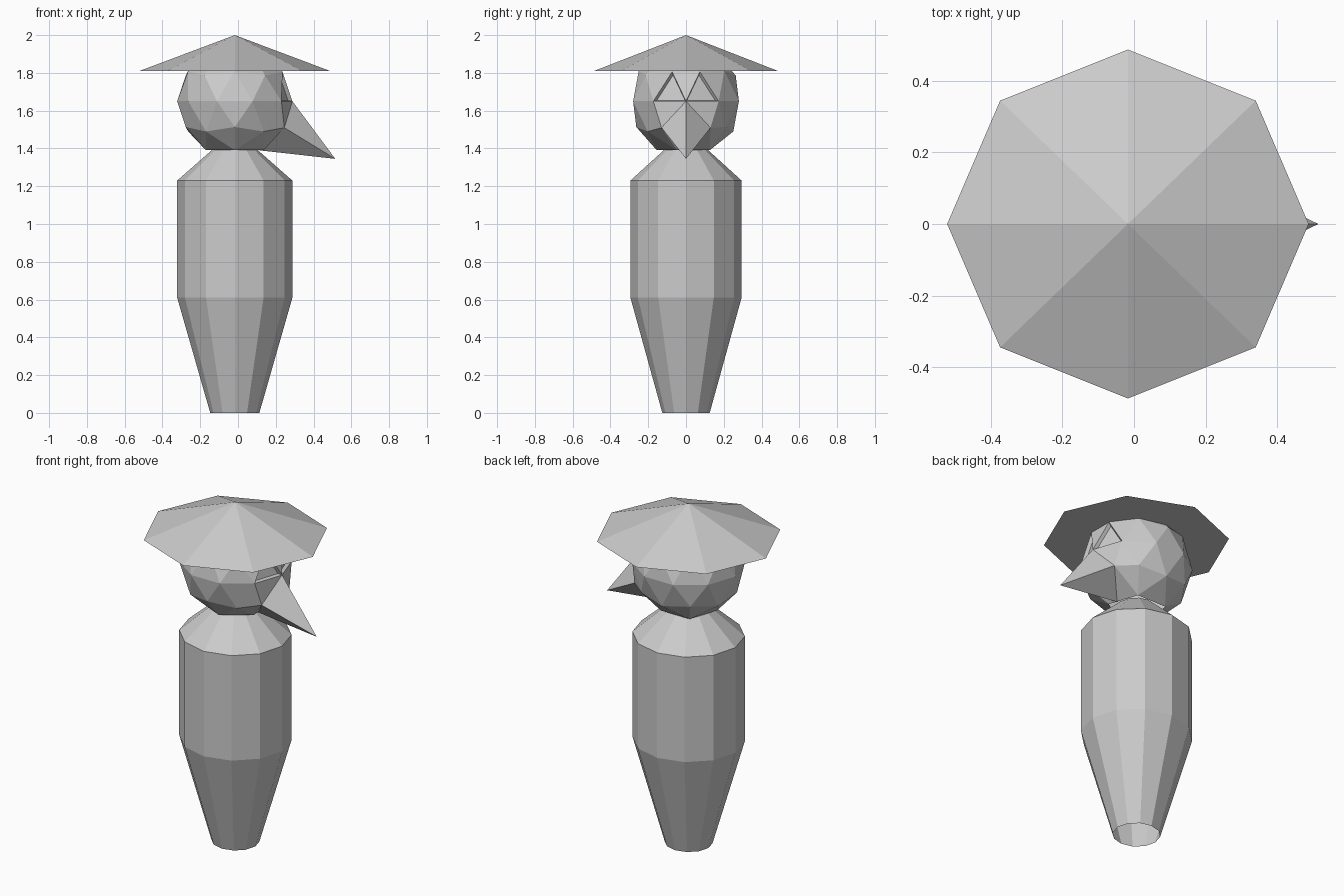
import bpy
import bmesh
from math import cos, sin, pi
from mathutils import Matrix, Vector

AXIS = -0.017      # x of the central axis
DEPTH = 0.965      # the figure is slightly narrower in y

cube = bpy.data.objects.get("Cube")
if cube:
    bpy.data.objects.remove(cube)

grey = bpy.data.materials.new("plain_grey")
grey.use_nodes = True
colour = (0.6, 0.6, 0.6, 1)
grey.diffuse_color = colour
grey.node_tree.nodes["Principled BSDF"].inputs["Base Color"].default_value = colour


def finish(name, bm, fix_normals=True):
    """Turn a bmesh into a flat-shaded object placed on the central axis."""
    if fix_normals:
        bmesh.ops.recalc_face_normals(bm, faces=bm.faces)
    mesh = bpy.data.meshes.new(name)
    bm.to_mesh(mesh)
    bm.free()
    mesh.materials.append(grey)
    obj = bpy.data.objects.new(name, mesh)
    obj.location.x = AXIS
    bpy.context.collection.objects.link(obj)
    return obj


def ring(bm, sides, radius, z):
    angles = [2 * pi * i / sides for i in range(sides)]
    return [bm.verts.new((radius * cos(a), radius * sin(a) * DEPTH, z)) for a in angles]


# Body: open twelve-sided tube, tapered below and sloped at the shoulders
bm = bmesh.new()
profile = [(0.13, 0), (0.305, 0.61), (0.305, 1.23), (0.1, 1.41)]
rings = [ring(bm, 12, r, z) for r, z in profile]
for low, high in zip(rings, rings[1:]):
    for i in range(12):
        j = (i + 1) % 12
        bm.faces.new((low[i], low[j], high[j], high[i]))
finish("body", bm, fix_normals=False)

# Hat: shallow eight-sided cone with a closed underside
bm = bmesh.new()
rim = ring(bm, 8, 0.505, 1.81)
apex = bm.verts.new((0, 0, 2))
for i in range(8):
    bm.faces.new((rim[i], rim[(i + 1) % 8], apex))
bm.faces.new(rim[::-1])
finish("hat", bm)

# Head: faceted ball, open at the neck
bm = bmesh.new()
bmesh.ops.create_icosphere(bm, subdivisions=2, radius=1,
                           matrix=Matrix.Rotation(pi / 2, 4, "Z"))
bottom = [v for v in bm.verts if v.co.z < -0.95]
bmesh.ops.delete(bm, geom=bottom, context="VERTS")
for v in bm.verts:
    side = 1 if v.co.y > 0 else -1
    if v.co.x > 0.78 and v.co.z < -0.4:      # cheeks widen to meet the beak
        v.co = Vector((0.86, side * 0.44, -0.46))
    elif v.co.x > 0.78 and v.co.z > 0.4:     # brows made even
        v.co = Vector((0.83, side * 0.25, 0.51))
    v.co = Vector((v.co.x * 0.305, v.co.y * 0.305 * DEPTH, v.co.z * 0.305 + 1.65))

# Eyes: inset triangles on either side of the beak bridge
bm.normal_update()
eyes = []
for f in bm.faces:
    c = f.calc_center_median()
    base = [v for v in f.verts if abs(v.co.z - 1.65) < 0.01]
    if c.x > 0.24 and c.z > 1.66 and len(base) == 2:
        eyes.append(f)
bmesh.ops.inset_individual(bm, faces=eyes, thickness=0.014, depth=-0.02)
finish("head", bm, fix_normals=False)

# Beak: four-sided spike drooping from the face
bm = bmesh.new()
top = bm.verts.new((0.305, 0, 1.65))
left = bm.verts.new((0.262, 0.13, 1.51))
under = bm.verts.new((0.13, 0, 1.39))
right = bm.verts.new((0.262, -0.13, 1.51))
tip = bm.verts.new((0.532, 0, 1.345))
base = [top, left, under, right]
for i in range(4):
    bm.faces.new((base[i], base[(i + 1) % 4], tip))
finish("beak", bm, fix_normals=True)
